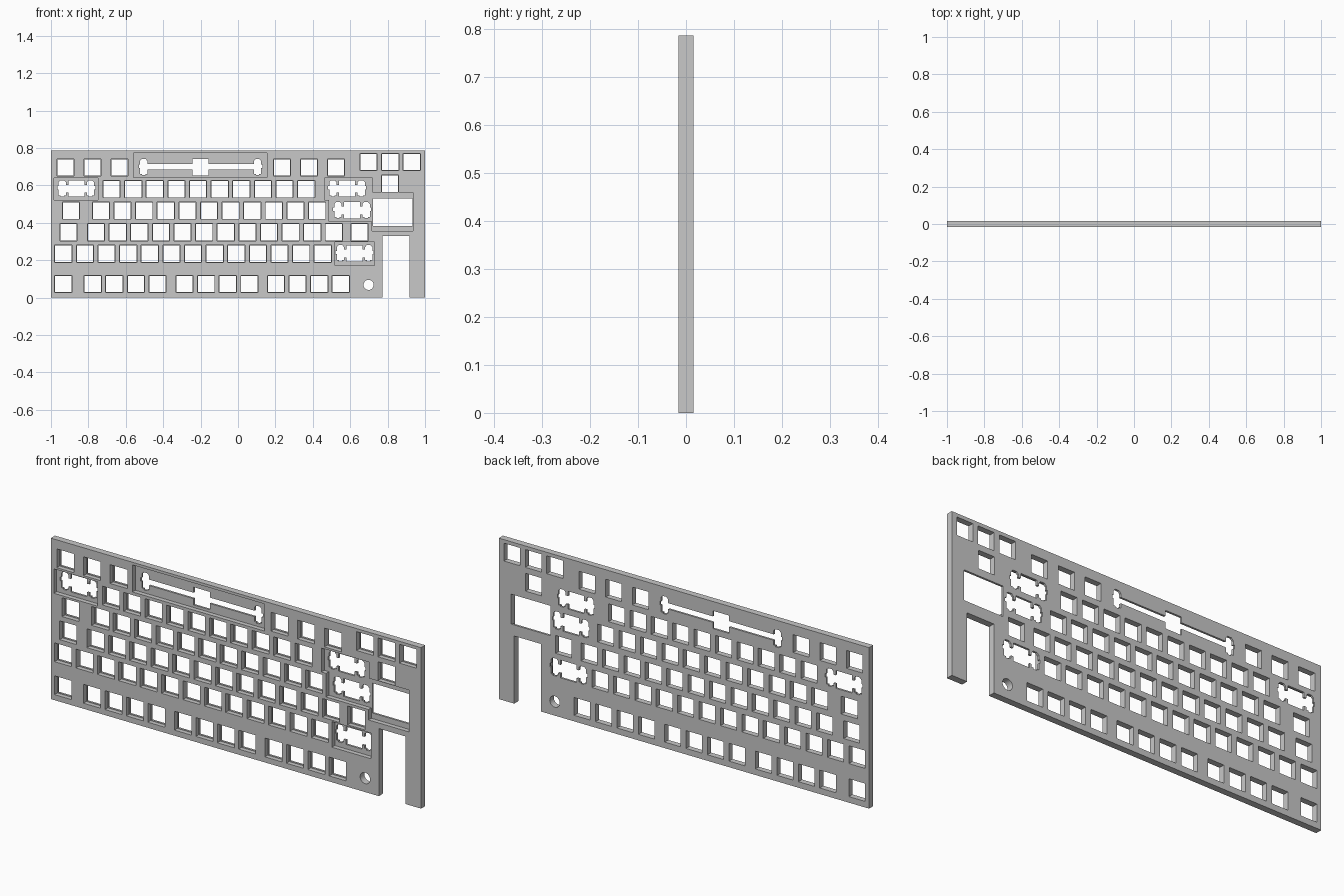
import bpy
import bmesh
import math

if "Cube" in bpy.data.objects:
    bpy.data.objects.remove(bpy.data.objects["Cube"], do_unlink=True)

HALF = 0.016            # half the plate thickness
FLOOR = 0.006           # depth reached by the front pockets
UNIT = 0.1156           # spacing between keys
HOLE, POCKET = 0.087, 0.092


def rect(x0, z0, x1, z1):
    return [(x0, z0), (x1, z0), (x1, z1), (x0, z1)]


def square(x, z, size):
    h = size / 2
    return rect(x - h, z - h, x + h, z + h)


def prisms(name, outlines, y0, y1):
    """One object made of outlines in x and z, extruded along y."""
    bm = bmesh.new()
    for outline in outlines:
        face = bm.faces.new([bm.verts.new((x, y0, z)) for x, z in outline])
        out = bmesh.ops.extrude_face_region(bm, geom=[face])
        verts = [v for v in out["geom"] if isinstance(v, bmesh.types.BMVert)]
        bmesh.ops.translate(bm, verts=verts, vec=(0, y1 - y0, 0))
    bmesh.ops.recalc_face_normals(bm, faces=bm.faces)
    mesh = bpy.data.meshes.new(name)
    bm.to_mesh(mesh)
    bm.free()
    obj = bpy.data.objects.new(name, mesh)
    bpy.context.collection.objects.link(obj)
    return obj


def cut(target, outlines, through=True):
    """Cut outlines right through, or as pockets from the front."""
    cutter = prisms("cutter", outlines, -0.05, 0.05 if through else FLOOR)
    cutter.hide_render = True
    mod = target.modifiers.new("cut", "BOOLEAN")
    mod.operation = "DIFFERENCE"
    mod.solver = "EXACT"
    mod.object = cutter
    bpy.context.view_layer.objects.active = target
    bpy.ops.object.modifier_apply(modifier=mod.name)
    bpy.data.objects.remove(cutter, do_unlink=True)


def stabilizer(cx, cz, reach, bar_low, bar_high):
    """Switch hole joined by a bar to a notched slot on either side."""
    h = HOLE / 2
    a, b = reach - 0.019, reach + 0.020
    right = [(h, -h), (h, bar_low), (a, bar_low), (a, -0.036),
             (reach - 0.009, -0.036), (reach - 0.009, -0.042),
             (reach + 0.009, -0.042), (reach + 0.009, -0.036),
             (b, -0.036), (b, -0.004), (b + 0.006, -0.004),
             (b + 0.006, 0.014), (b, 0.014), (b, 0.034),
             (reach + 0.010, 0.044), (reach - 0.010, 0.044),
             (a, 0.034), (a, bar_high), (h, bar_high), (h, h)]
    left = [(-x, z) for x, z in reversed(right)]
    return [(cx + x, cz + z) for x, z in right + left]


# Plate outline with the open slot at the lower right
plate = prisms("switch_plate", [[
    (-1, 0), (0.772, 0), (0.772, 0.33), (0.917, 0.33), (0.917, 0),
    (1, 0), (1, 0.786), (-1, 0.786)]], -HALF, HALF)

# Runs of keys: first x, z, count, spacing
runs = [
    (-0.934, 0.073, 1, UNIT), (-0.777, 0.073, 4, UNIT),
    (-0.286, 0.073, 4, UNIT), (0.203, 0.073, 4, UNIT),
    (-0.934, 0.234, 13, UNIT),
    (-0.906, 0.349, 1, UNIT), (-0.759, 0.349, 12, UNIT), (0.65, 0.349, 1, UNIT),
    (-0.893, 0.465, 1, UNIT), (-0.733, 0.465, 11, UNIT),
    (-0.676, 0.580, 10, UNIT),
    (-0.922, 0.696, 3, 0.1445), (0.235, 0.696, 3, 0.1445),
    (0.698, 0.725, 3, UNIT), (0.813, 0.609, 1, UNIT),
]
keys = [(x + i * step, z) for x, z, n, step in runs for i in range(n)]
cut(plate, [square(x, z, POCKET) for x, z in keys], through=False)
cut(plate, [square(x, z, HOLE) for x, z in keys])

# Front pockets around the wide keys
cut(plate, [
    rect(-0.984, 0.521, -0.749, 0.640),
    rect(-0.559, 0.641, 0.155, 0.773),
    rect(0.519, 0.171, 0.731, 0.296),
    [(0.487, 0.408), (0.718, 0.408), (0.718, 0.640),
     (0.462, 0.640), (0.462, 0.523), (0.487, 0.523)],
], through=False)
cut(plate, [rect(0.716, 0.357, 0.936, 0.561)], through=False)

# Stabilizer openings for the wide keys and the long bar key
wide = [(-0.864, 0.583), (0.583, 0.583), (0.610, 0.467), (0.623, 0.236)]
cut(plate, [stabilizer(x, z, 0.075, -0.022, 0.020) for x, z in wide]
    + [stabilizer(-0.2, 0.697, 0.304, -0.013, 0.016)])

# Display window and round hole
disc = [(0.698 + 0.027 * math.cos(k * math.tau / 32),
         0.068 + 0.027 * math.sin(k * math.tau / 32)) for k in range(32)]
cut(plate, [rect(0.722, 0.384, 0.934, 0.530), disc])

# Single light grey finish
grey = bpy.data.materials.new("light_grey")
grey.use_nodes = True
colour = (0.58, 0.58, 0.58, 1)
grey.diffuse_color = colour
grey.node_tree.nodes["Principled BSDF"].inputs["Base Color"].default_value = colour
plate.data.materials.clear()
plate.data.materials.append(grey)
for poly in plate.data.polygons:
    poly.material_index = 0
